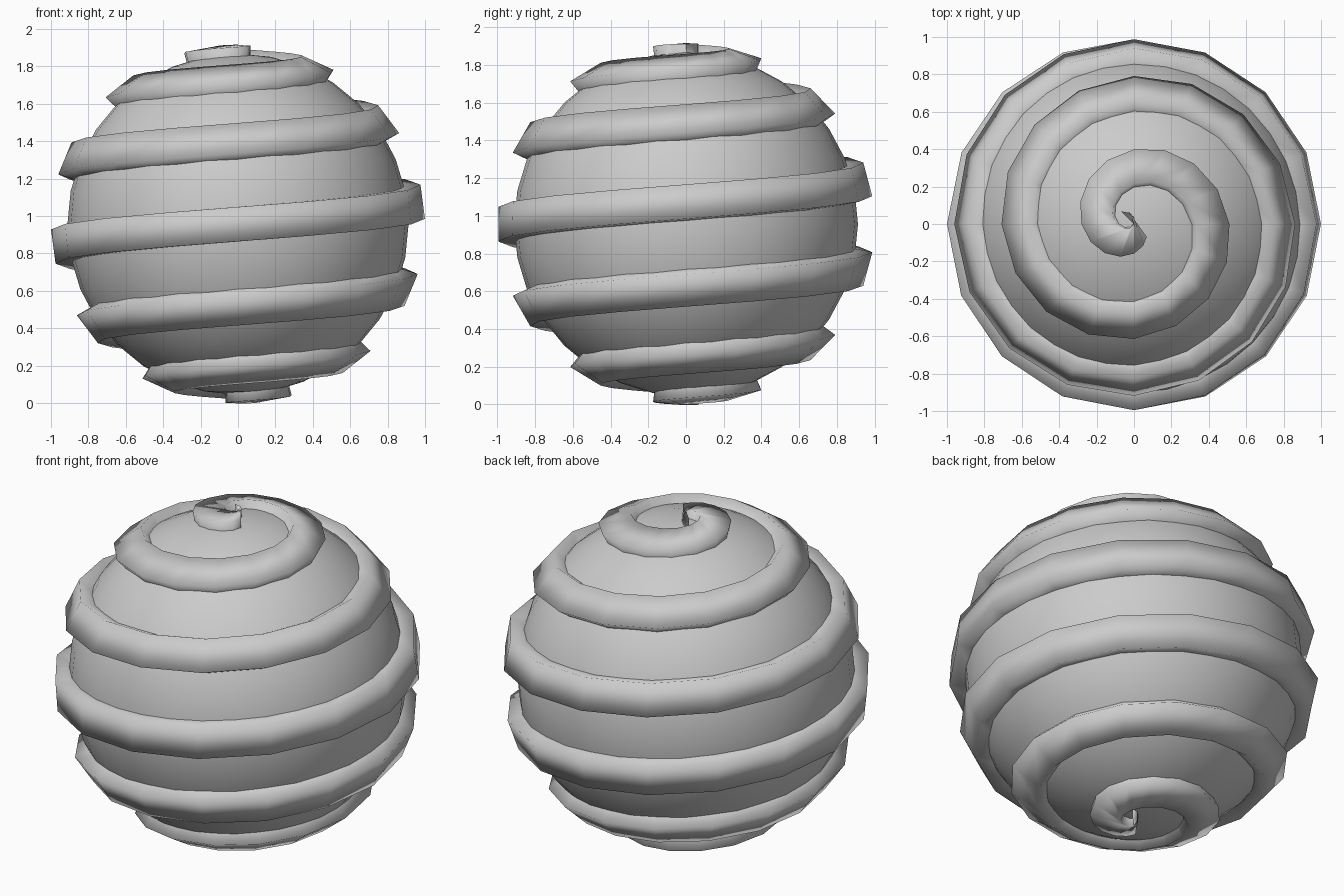
import bpy, bmesh
from math import sin, cos, radians

if "Cube" in bpy.data.objects:
    bpy.data.objects.remove(bpy.data.objects["Cube"])

CZ = 0.956          # centre height
STEPS = 100         # 6.25 turns of 16 segments
HALF = radians(5.5) # half the angular width of the band

# ball core
bpy.ops.mesh.primitive_uv_sphere_add(segments=32, ring_count=16, radius=0.912, location=(0, 0, CZ))
ball = bpy.context.object
ball.name = "ball"
bpy.ops.object.shade_smooth()


def point(phi, el, rx, rz):
    return (rx * cos(el) * cos(phi), rx * cos(el) * sin(phi), CZ + rz * sin(el))


# square-section band wound from the bottom pole to the top pole
bm = bmesh.new()
rings = []
for i in range(STEPS + 1):
    t = i - STEPS / 2
    phi = radians(-90 + 22.5 * t)
    el = radians(1.8 * t)
    w = HALF * 1.2
    rings.append([bm.verts.new(point(phi, *p)) for p in (
        (el - HALF, 1.0, 0.96), (el + HALF, 1.0, 0.96),
        (el + w, 0.81, 0.81), (el - w, 0.81, 0.81))])
for a, b in zip(rings, rings[1:]):
    for k in range(4):
        j = (k + 1) % 4
        bm.faces.new((a[k], b[k], b[j], a[j]))
bm.faces.new(rings[0])
bm.faces.new(rings[-1][::-1])
bmesh.ops.recalc_face_normals(bm, faces=bm.faces)
me = bpy.data.meshes.new("spiral_band")
bm.to_mesh(me)
bm.free()
band = bpy.data.objects.new("spiral_band", me)
bpy.context.collection.objects.link(band)
for p in me.polygons:
    p.use_smooth = True
